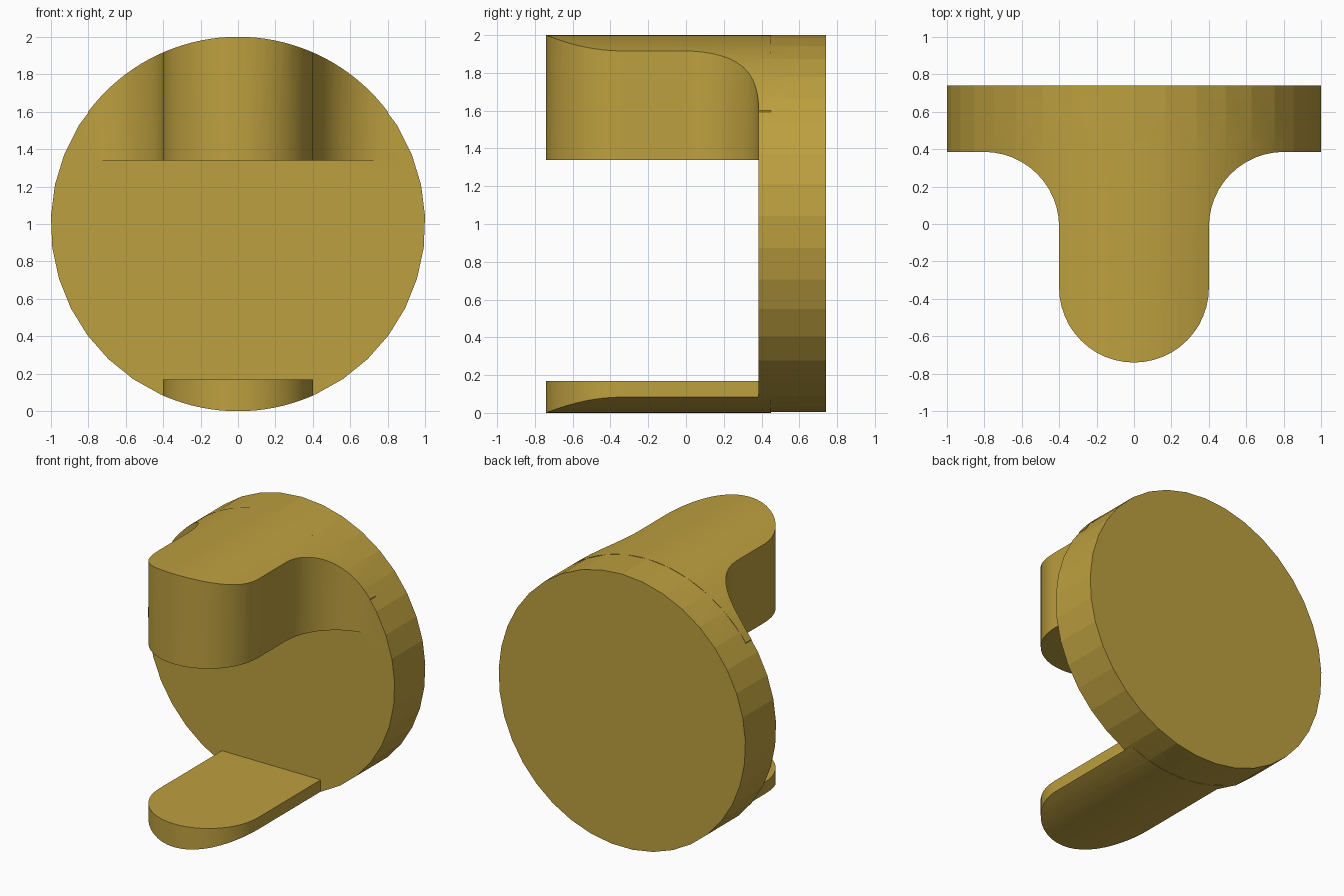
import bpy, bmesh
from math import sin, cos, pi, radians

if "Cube" in bpy.data.objects:
    bpy.data.objects.remove(bpy.data.objects["Cube"])

BACK, FACE, TIP = 0.74, 0.385, -0.74   # disc back, disc front, arm tip (y)
HALF, ROOT = 0.4, 0.45                 # arm half width, arm end buried in the disc


def prism(name, outline, shift):
    """Extrude a closed 3D outline along the shift vector."""
    bm = bmesh.new()
    face = bm.faces.new([bm.verts.new(p) for p in outline])
    out = bmesh.ops.extrude_face_region(bm, geom=[face])
    verts = [v for v in out["geom"] if isinstance(v, bmesh.types.BMVert)]
    bmesh.ops.translate(bm, verts=verts, vec=shift)
    bmesh.ops.recalc_face_normals(bm, faces=bm.faces)
    mesh = bpy.data.meshes.new(name)
    bm.to_mesh(mesh)
    bm.free()
    ob = bpy.data.objects.new(name, mesh)
    bpy.context.collection.objects.link(ob)
    return ob


def round_bar(name, sides, y0, y1):
    """Cylinder along y with a corner at the very top."""
    angles = [pi / 2 + 2 * pi * i / sides for i in range(sides)]
    return prism(name, [(cos(a), y0, 1 + sin(a)) for a in angles], (0, y1 - y0, 0))


def combine(ob, other, operation):
    mod = ob.modifiers.new(operation.lower(), 'BOOLEAN')
    mod.object, mod.operation, mod.solver = other, operation, 'EXACT'
    bpy.context.view_layer.objects.active = ob
    bpy.ops.object.modifier_apply(modifier=mod.name)
    bpy.data.objects.remove(other)


def arm(name, right_side, z0, z1):
    """Mirrored plan outline raised from z0 to z1, trimmed to the round."""
    tip = [(HALF * cos(a), TIP + HALF + HALF * sin(a))
           for a in (-pi * i / 24 for i in range(25))]
    plan = right_side + tip + [(-x, y) for x, y in reversed(right_side)]
    ob = prism(name, [(x, y, z0) for x, y in plan], (0, 0, z1 - z0))
    combine(ob, round_bar("trim", 128, -1, 1), 'INTERSECT')
    return ob


# Upright disc
disc = round_bar("bracket_body", 37, FACE, BACK)

# Thick upper arm, flaring into the disc with rounded fillets
flare = [(2 * HALF + HALF * cos(a), FACE - HALF + HALF * sin(a))
         for a in (pi / 2 + pi / 2 * i / 12 for i in range(13))]
upper = arm("upper_arm", [(2 * HALF, ROOT)] + flare, 1.34, 2.2)

# Thin straight lower arm
lower = arm("lower_arm", [(HALF, ROOT)], -0.2, 0.17)

# Join into one solid
combine(disc, upper, 'UNION')
combine(disc, lower, 'UNION')
bpy.ops.object.select_all(action='DESELECT')
disc.select_set(True)
bpy.context.view_layer.objects.active = disc
bpy.ops.object.shade_smooth_by_angle(angle=radians(9))

# Painted finish
mat = bpy.data.materials.new("mustard")
mat.diffuse_color = (0.51, 0.35, 0.05, 1)
mat.use_nodes = True
mat.node_tree.nodes["Principled BSDF"].inputs["Base Color"].default_value = mat.diffuse_color
disc.data.materials.clear()
disc.data.materials.append(mat)
